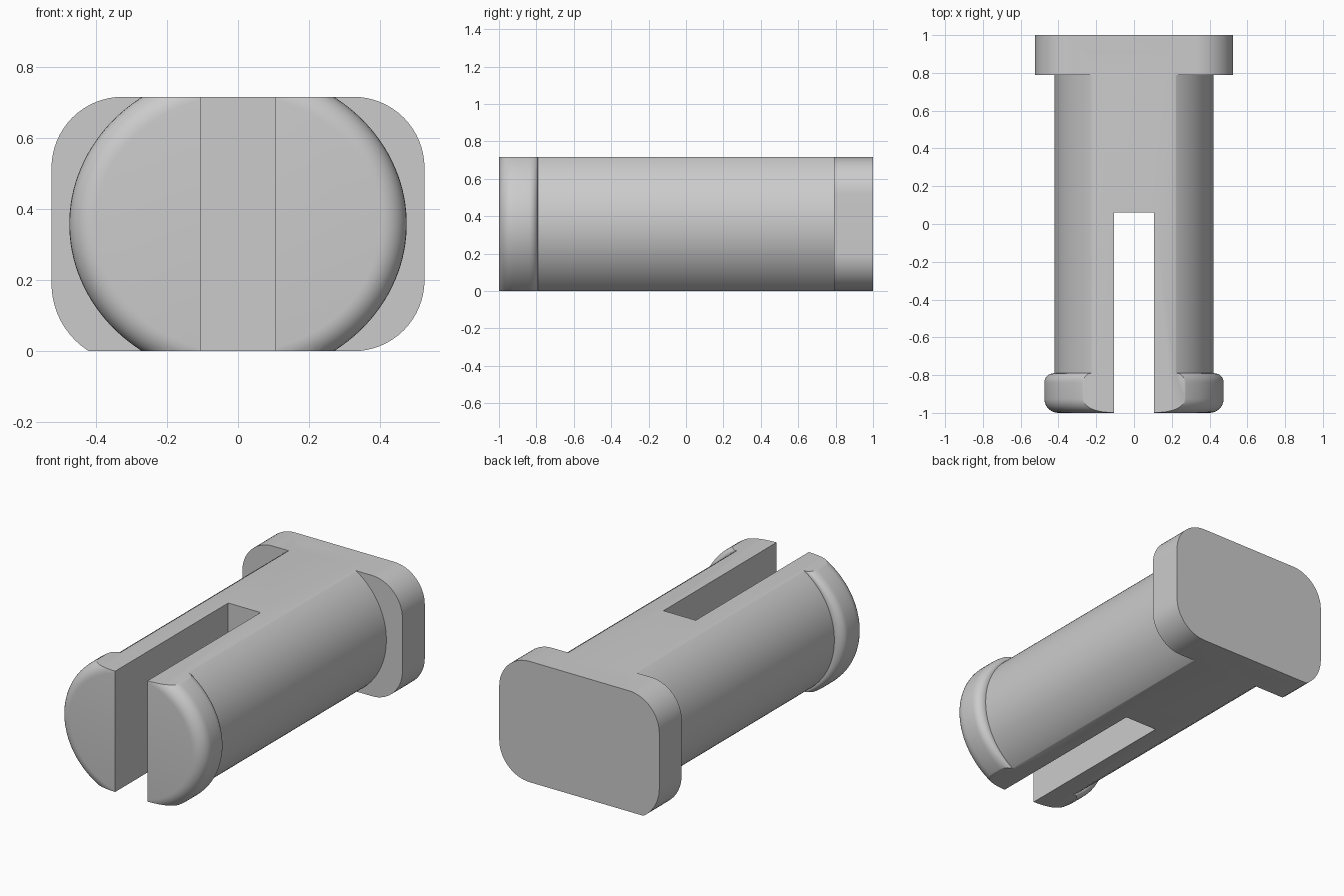
import bpy, bmesh
from math import sin, cos, pi, radians
from mathutils import Vector

if "Cube" in bpy.data.objects:
    bpy.data.objects.remove(bpy.data.objects["Cube"], do_unlink=True)

HEIGHT = 0.716
MID = HEIGHT / 2

grey = bpy.data.materials.new("plain_grey")
grey.use_nodes = True
colour = (0.6, 0.6, 0.6, 1)
grey.diffuse_color = colour
grey.node_tree.nodes["Principled BSDF"].inputs["Base Color"].default_value = colour


def loft(name, rings):
    """Skin closed rings of equal length, cap the ends, trim to the flat top and base."""
    bm = bmesh.new()
    loops = [[bm.verts.new(p) for p in ring] for ring in rings]
    n = len(loops[0])
    for a, b in zip(loops, loops[1:]):
        for i in range(n):
            j = (i + 1) % n
            bm.faces.new((a[i], a[j], b[j], b[i]))
    bm.faces.new(loops[0])
    bm.faces.new(loops[-1])
    for z, up in ((HEIGHT, 1), (0, -1)):
        cut = bmesh.ops.bisect_plane(bm, geom=bm.verts[:] + bm.edges[:] + bm.faces[:],
                                     dist=1e-5, plane_co=(0, 0, z), plane_no=(0, 0, up),
                                     clear_outer=True)
        rim = [e for e in bm.edges if e.is_boundary]
        if rim:
            bmesh.ops.holes_fill(bm, edges=rim, sides=0)
    bmesh.ops.recalc_face_normals(bm, faces=bm.faces[:])
    mesh = bpy.data.meshes.new(name)
    bm.to_mesh(mesh)
    bm.free()
    mesh.materials.append(grey)
    obj = bpy.data.objects.new(name, mesh)
    bpy.context.collection.objects.link(obj)
    return obj


def oval(y, rx, rz, n=128):
    return [Vector((rx * cos(2 * pi * (i + 0.5) / n), y, MID + rz * sin(2 * pi * (i + 0.5) / n)))
            for i in range(n)]


def combine(target, other, operation):
    mod = target.modifiers.new(operation.lower(), "BOOLEAN")
    mod.operation = operation
    mod.solver = "EXACT"
    mod.object = other
    bpy.context.view_layer.objects.active = target
    bpy.ops.object.modifier_apply(modifier=mod.name)
    bpy.data.objects.remove(other, do_unlink=True)


# Round shaft with a rounded retaining lip at the front
rings = []
STEPS = 8
for k in range(STEPS + 1):
    a = k / STEPS * pi / 2
    inset = 0.075 * (1 - sin(a))
    rings.append(oval(-0.925 - 0.075 * cos(a), 0.475 - inset, 0.435 - inset))
for k in range(STEPS + 1):
    a = k / STEPS * pi / 2
    drop = 1 - cos(a)
    rings.append(oval(-0.84 + 0.05 * sin(a), 0.475 - 0.05 * drop, 0.435 - 0.012 * drop))
rings += [oval(-0.79, 0.42, 0.42), oval(0.9, 0.42, 0.42)]
pin = loft("split_pin", rings)

# Rounded rectangular head; one lower corner is trimmed by the base
outline = []
for sx, sz, start, r, cz in ((1, 1, 0, 0.2, 0.516), (-1, 1, 90, 0.2, 0.516),
                             (-1, -1, 180, 0.224, 0.19), (1, -1, 270, 0.2, 0.2)):
    for k in range(17):
        a = radians(start + 90 * k / 16)
        outline.append((sx * (0.525 - r) + r * cos(a), cz + r * sin(a)))
head = loft("head", [[Vector((x, y, z)) for x, z in outline] for y in (0.79, 1)])
combine(pin, head, "UNION")

# Slot that splits the front into two prongs
bpy.ops.mesh.primitive_cube_add(size=1, location=(0, -0.47, MID))
slot = bpy.context.object
slot.name = "slot_cutter"
slot.hide_render = True
slot.scale = (0.212, 1.06, 2)
slot.data.materials.append(grey)
combine(pin, slot, "DIFFERENCE")

# Smooth the curved surfaces and keep the edges crisp
bpy.ops.object.select_all(action="DESELECT")
pin.select_set(True)
bpy.context.view_layer.objects.active = pin
bpy.ops.object.shade_smooth_by_angle(angle=radians(32))
